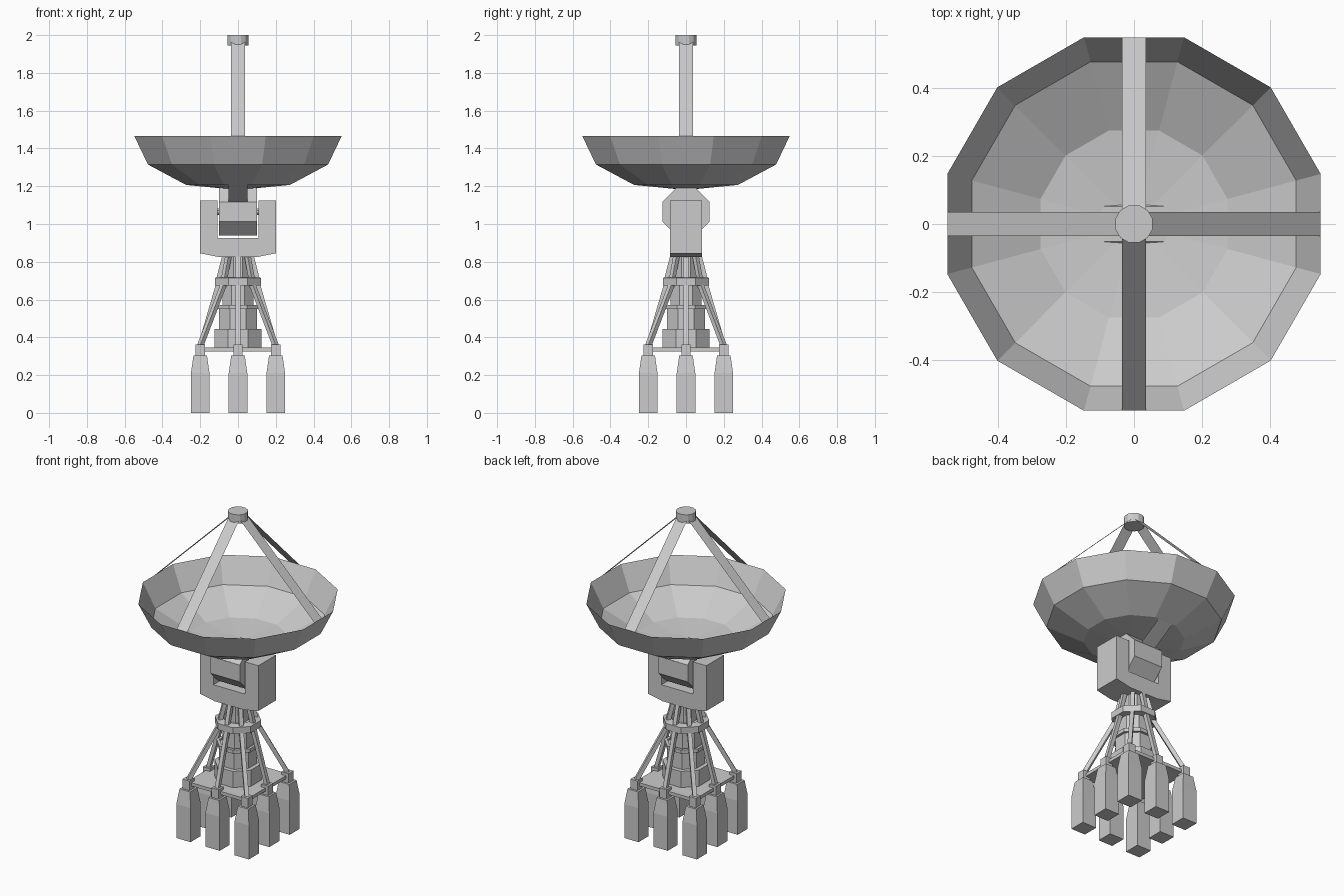
import bpy, bmesh, math
from mathutils import Vector

if "Cube" in bpy.data.objects:
    bpy.data.objects.remove(bpy.data.objects["Cube"])


def make(name, verts, faces):
    me = bpy.data.meshes.new(name)
    me.from_pydata([tuple(v) for v in verts], [], faces)
    bm = bmesh.new()
    bm.from_mesh(me)
    bmesh.ops.recalc_face_normals(bm, faces=bm.faces)
    bm.to_mesh(me)
    bm.free()
    ob = bpy.data.objects.new(name, me)
    bpy.context.collection.objects.link(ob)
    return ob


def rings(name, prof, n, cx=0, cy=0, cap=True, closed=False):
    """Stack of n-sided rings from (apothem, z) points, flats facing the axes."""
    k = 1 / math.cos(math.pi / n)
    verts = []
    for r, z in prof:
        for i in range(n):
            a = 2 * math.pi * (i + 0.5) / n
            verts.append((cx + r * k * math.cos(a), cy + r * k * math.sin(a), z))
    m = len(prof)
    faces = []
    for j in range(m if closed else m - 1):
        p, q = j * n, (j + 1) % m * n
        for i in range(n):
            i2 = (i + 1) % n
            faces.append((p + i, p + i2, q + i2, q + i))
    if cap and not closed:
        faces += [tuple(range(n))[::-1], tuple(range((m - 1) * n, m * n))]
    return make(name, verts, faces)


def extrude(name, pts, h, axis):
    """Prism of a profile, extruded +-h along x (profile y,z) or y (profile x,z)."""
    put = (lambda p, d: (d, p[0], p[1])) if axis == 'x' else (lambda p, d: (p[0], d, p[1]))
    n = len(pts)
    verts = [put(p, -h) for p in pts] + [put(p, h) for p in pts]
    faces = [tuple(range(n))[::-1], tuple(range(n, 2 * n))]
    faces += [(i, (i + 1) % n, (i + 1) % n + n, i + n) for i in range(n)]
    return make(name, verts, faces)


def beam(name, a, b, w):
    """Square bar between two points."""
    a, b = Vector(a), Vector(b)
    d = (b - a).normalized()
    side = Vector((-a.y, a.x, 0)).normalized()
    up = d.cross(side)
    c = [(side * s + up * t) * w for s, t in ((-1, -1), (1, -1), (1, 1), (-1, 1))]
    verts = [a + o for o in c] + [b + o for o in c]
    return make(name, verts, [(3, 2, 1, 0), (4, 5, 6, 7), (0, 1, 5, 4),
                              (1, 2, 6, 5), (2, 3, 7, 6), (3, 0, 4, 7)])


def ribbon(name, r0, z0, r1, z1, w, ang):
    """Thin flat strip running outward in direction ang."""
    c, s = math.cos(ang), math.sin(ang)
    pts = [(r0, -w, z0), (r0, w, z0), (r1, w, z1), (r1, -w, z1)]
    return make(name, [(x * c - y * s, x * s + y * c, z) for x, y, z in pts], [(0, 1, 2, 3)])


# dish shell
rings("dish", [(0.002, 1.18), (0.275, 1.207), (0.477, 1.315), (0.549, 1.466)], 12, cap=False)

# feed and its four flat supports
rings("feed_cap", [(0.055, 1.945), (0.055, 2.0)], 12)
for i in range(4):
    ribbon(f"feed_support_{i}", 0.549, 1.466, 0.03, 1.975, 0.036, i * math.pi / 2)

# pivot block with braces reaching under the dish
o, q = 0.125, 0.052
octo = [(o, q), (q, o), (-q, o), (-o, q), (-o, -q), (-q, -o), (q, -o), (o, -q)]
extrude("pivot_block", [(y, z + 1.065) for y, z in octo], 0.1, 'x')
extrude("pivot_axle", [(y * 0.14, z * 0.14 + 1.065) for y, z in octo], 0.13, 'x')
for i in (1, 3):
    ribbon(f"dish_brace_{i}", 0.123, 1.117, 0.275, 1.206, 0.05, i * math.pi / 2)

# U-shaped yoke
extrude("yoke", [(-0.2, 0.845), (-0.1, 0.825), (0.1, 0.825), (0.2, 0.845), (0.2, 1.125),
                 (0.108, 1.125), (0.108, 0.925), (-0.108, 0.925), (-0.108, 1.125),
                 (-0.2, 1.125)], 0.086, 'y')

# tower core
rings("tower_core", [(0.125, 0.34), (0.125, 0.445), (0.1, 0.445), (0.1, 0.56),
                     (0.083, 0.56), (0.083, 0.69), (0.055, 0.71), (0.055, 0.83)], 8)
rings("tower_hoop", [(0.098, 0.55), (0.115, 0.55), (0.115, 0.572), (0.098, 0.572)], 8, closed=True)
rings("tower_collar", [(0.08, 0.675), (0.123, 0.675), (0.123, 0.715), (0.08, 0.72)], 8, closed=True)

# base plate
extrude("base_plate", [(-0.205, 0.325), (0.205, 0.325), (0.205, 0.345), (-0.205, 0.345)], 0.205, 'y')

# eight feet with ankles and braces
for ix in (-1, 0, 1):
    for iy in (-1, 0, 1):
        if ix == iy == 0:
            continue
        x, y = ix * 0.2, iy * 0.2
        tag = f"{ix + 1}{iy + 1}"
        rings("foot_" + tag, [(0.049, 0), (0.049, 0.21), (0.036, 0.303)], 4, x, y)
        rings("ankle_" + tag, [(0.024, 0.303), (0.024, 0.362)], 4, x, y)
        u = Vector((ix, iy, 0)).normalized()
        low = u * 0.102 + Vector((0, 0, 0.69))
        beam("brace_" + tag, (x, y, 0.355), low, 0.012)
        beam("upper_brace_" + tag, u * 0.105 + Vector((0, 0, 0.7)),
             u * 0.072 + Vector((0, 0, 0.83)), 0.012)
